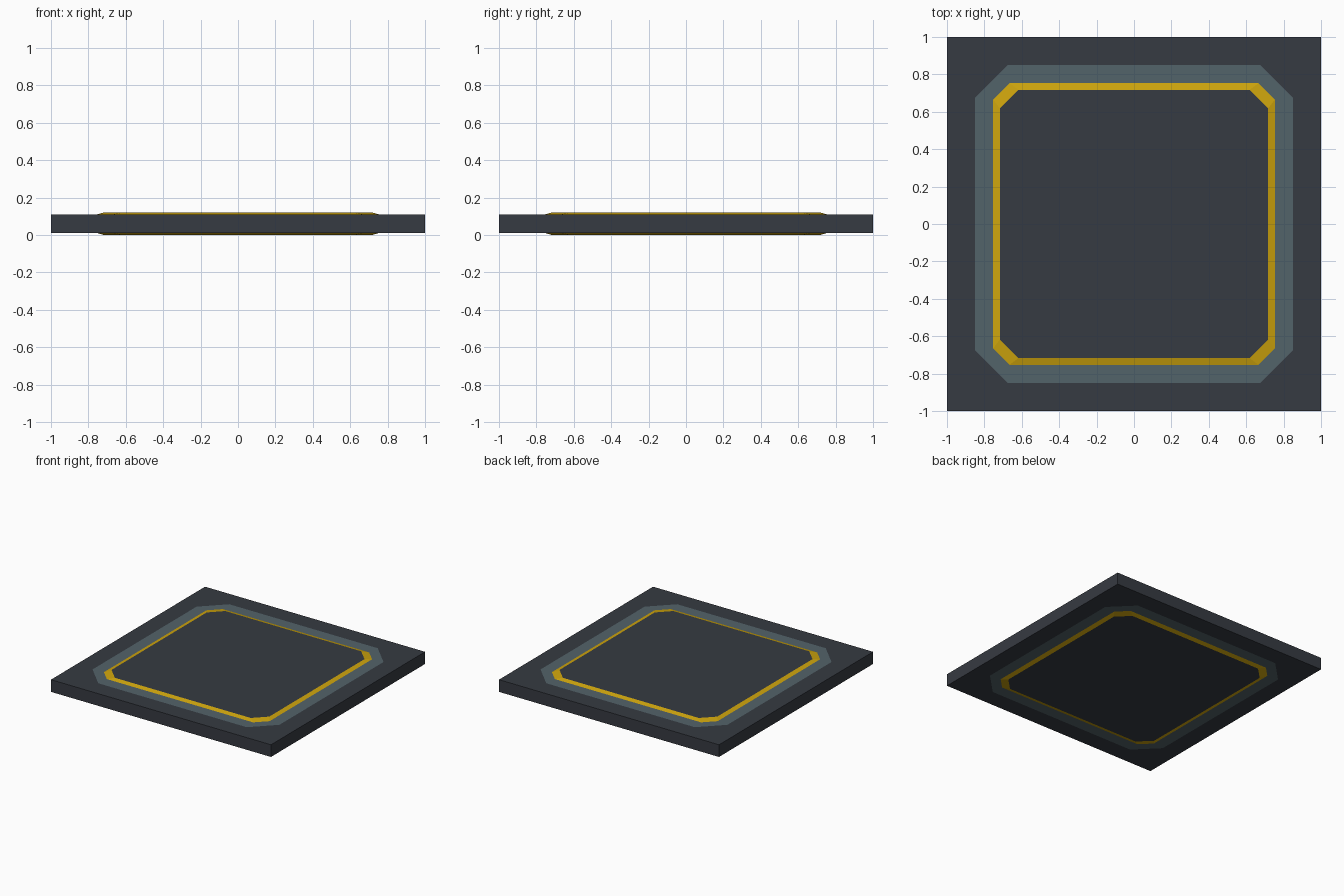
import bpy, bmesh

if "Cube" in bpy.data.objects:
    bpy.data.objects.remove(bpy.data.objects["Cube"])

def material(name, rgb):
    m = bpy.data.materials.new(name)
    m.diffuse_color = (*rgb, 1)
    m.use_nodes = True
    m.node_tree.nodes["Principled BSDF"].inputs["Base Color"].default_value = m.diffuse_color
    return m

DARK = material("dark slate", (0.037, 0.043, 0.054))
GREY = material("blue grey", (0.086, 0.125, 0.142))
GOLD = material("warning yellow", (0.62, 0.375, 0.004))

MID, SLAB, RAISED = 0.06, 0.05, 0.06   # mid height, half thicknesses

def octagon(r, c, z):
    """Square of half size r with corners cut so each side ends at c."""
    return [(x, y, z) for x, y in ((r, -c), (r, c), (c, r), (-c, r),
                                   (-r, c), (-r, -c), (-c, -r), (c, -r))]

def build(name, mat, make):
    bm = bmesh.new()
    for side in (1, -1):                # same layout on top and underneath
        make(lambda pts: bm.faces.new(
            [bm.verts.new((x, y, MID + side * z)) for x, y, z in pts[::side]]))
    bmesh.ops.remove_doubles(bm, verts=bm.verts, dist=1e-5)
    me = bpy.data.meshes.new(name)
    bm.to_mesh(me)
    bm.free()
    me.materials.append(mat)
    bpy.context.collection.objects.link(bpy.data.objects.new(name, me))

def ring(outer, inner):
    def make(face):
        for i in range(8):
            j = (i + 1) % 8
            face([outer[i], outer[j], inner[j], inner[i]])
    return make

band_out = octagon(0.85, 0.675, SLAB)
trim_out = octagon(0.753, 0.665, SLAB)
trim_in = octagon(0.717, 0.618, RAISED)

# Square slab: flat border around the band, plus the outer walls
def slab(face):
    corners = [(1, -1, SLAB), (1, 1, SLAB), (-1, 1, SLAB), (-1, -1, SLAB)]
    for k in range(4):
        a, b = corners[k], corners[(k + 1) % 4]
        p, q, r = (band_out[(2 * k + n) % 8] for n in range(3))
        face([a, b, q, p])
        face([b, r, q])
        face([(a[0], a[1], 0), (b[0], b[1], 0), b, a])

build("slab", DARK, slab)
build("grey_band", GREY, ring(band_out, trim_out))
build("yellow_trim", GOLD, ring(trim_out, trim_in))
build("centre_panel", DARK, lambda face: face(trim_in))
